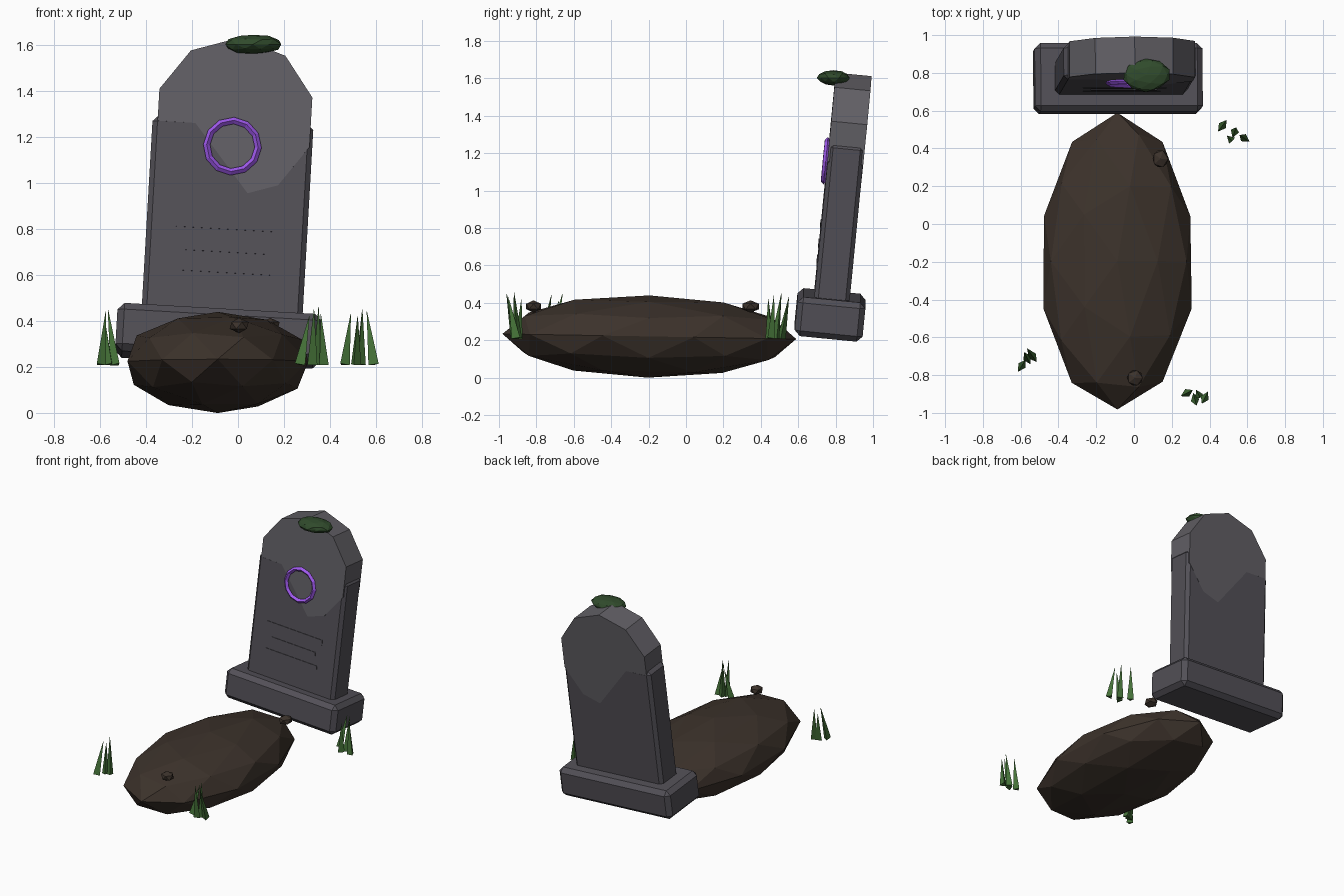
import bpy, bmesh, math, random
from mathutils import Matrix, Vector

if "Cube" in bpy.data.objects:
    bpy.data.objects.remove(bpy.data.objects["Cube"])

random.seed(4)


def material(name, rgb):
    m = bpy.data.materials.new(name)
    m.diffuse_color = (*rgb, 1)
    m.use_nodes = True
    m.node_tree.nodes["Principled BSDF"].inputs["Base Color"].default_value = m.diffuse_color
    return m


stone = material("stone", (0.085, 0.08, 0.095))
stone_light = material("stone_light", (0.12, 0.115, 0.13))
soil = material("soil", (0.045, 0.032, 0.024))
moss_green = material("moss_green", (0.03, 0.07, 0.025))
grass_green = material("grass_green", (0.06, 0.17, 0.04))
violet = material("violet", (0.35, 0.1, 0.85))

# Headstone frame: leans back and to the right
lean = (Matrix.Translation((-0.085, 0.77, 0.335))
        @ Matrix.Rotation(math.radians(3.3), 4, 'Y')
        @ Matrix.Rotation(math.radians(-5.6), 4, 'X'))


def finish(name, bm, mat, matrix=Matrix.Identity(4)):
    mesh = bpy.data.meshes.new(name)
    bm.to_mesh(mesh)
    bm.free()
    mesh.materials.append(mat)
    obj = bpy.data.objects.new(name, mesh)
    bpy.context.collection.objects.link(obj)
    obj.matrix_world = matrix
    return obj


def box(name, centre, size, mat, bevel=0):
    bm = bmesh.new()
    bmesh.ops.create_cube(bm, size=1, matrix=Matrix.Translation(centre) @ Matrix.Diagonal((*size, 1)))
    if bevel:
        bmesh.ops.bevel(bm, geom=bm.edges[:], offset=bevel, segments=1, affect='EDGES')
    return finish(name, bm, mat, lean)


def rock(name, centre, radii, level, mat, jitter=0.0, turn=Matrix.Identity(4)):
    bm = bmesh.new()
    bmesh.ops.create_icosphere(bm, subdivisions=level, radius=1)
    for v in bm.verts:
        v.co *= 1 + random.uniform(-jitter, jitter)
    return finish(name, bm, mat, Matrix.Translation(centre) @ turn @ Matrix.Diagonal((*radii, 1)))


# Plinth, slab and ten-sided rounded top
box("plinth", (0, 0, 0), (0.89, 0.365, 0.21), stone, 0.03)
box("slab", (0.01, 0, 0.49), (0.70, 0.19, 0.89), stone, 0.022)

bm = bmesh.new()
bmesh.ops.create_cone(bm, cap_ends=True, segments=10, radius1=0.35, radius2=0.35, depth=0.19,
                      matrix=Matrix.Rotation(math.radians(90), 4, 'X'))
spin = -math.pi / 2
first = max(bm.verts, key=lambda v: v.co.z).co
off = math.pi / 2 - math.atan2(first.z, first.x)
bmesh.ops.rotate(bm, verts=bm.verts, matrix=Matrix.Rotation(-off, 3, 'Y'))
for v in bm.verts:  # slight wedge so the disc emerges diagonally from the slab
    v.co.y *= 1 + 0.04 * (0.77 * v.co.x + 0.64 * v.co.z + 0.15)
finish("rounded_top", bm, stone_light, lean @ Matrix.Translation((0.015, 0, 0.945)))

# Shallow inscription bars
for i, (x, z, w) in enumerate([(0.008, 0.475, 0.44), (0.01, 0.375, 0.35), (0.003, 0.285, 0.41)]):
    box(f"inscription_bar_{i}", (x, -0.094, z), (w, 0.01, 0.035), stone)

# Glowing ring on the face
bpy.ops.mesh.primitive_torus_add(major_segments=12, minor_segments=4,
                                 major_radius=0.112, minor_radius=0.015)
ring = bpy.context.object
ring.name = "ring_emblem"
ring.data.materials.append(violet)
ring.matrix_world = lean @ Matrix.Translation((0.013, -0.104, 0.82)) @ Matrix.Rotation(math.radians(90), 4, 'X')

# Moss, burial mound and pebbles
rock("moss", (0.065, 0.79, 1.602), (0.125, 0.088, 0.042), 2, moss_green, 0.05)
rock("burial_mound", (-0.088, -0.2, 0.22), (0.41, 0.79, 0.22), 2, soil, 0.012,
     Matrix.Rotation(math.radians(-1), 4, 'X'))
rock("pebble_back", (0.14, 0.345, 0.38), (0.046, 0.052, 0.033), 1, soil)
rock("pebble_front", (0.005, -0.815, 0.38), (0.046, 0.046, 0.033), 1, soil)


# Grass tufts: each blade is base x, base y, tip x, tip y, tip z
def tuft(name, blades):
    bm = bmesh.new()
    for bx, by, tx, ty, tz in blades:
        base, tip = Vector((bx, by, 0.21)), Vector((tx, ty, tz))
        d = tip - base
        m = Matrix.Translation((base + tip) / 2) @ d.to_track_quat('Z', 'Y').to_matrix().to_4x4()
        bmesh.ops.create_cone(bm, cap_ends=True, segments=3, radius1=0.026, radius2=0.001,
                              depth=d.length, matrix=m)
    finish(name, bm, grass_green)


tuft("grass_right", [(0.46, 0.51, 0.49, 0.55, 0.43), (0.51, 0.45, 0.52, 0.44, 0.42),
                     (0.53, 0.48, 0.54, 0.51, 0.45), (0.59, 0.45, 0.56, 0.47, 0.44)])
tuft("grass_left", [(-0.60, -0.76, -0.575, -0.72, 0.44), (-0.56, -0.72, -0.58, -0.68, 0.41),
                    (-0.53, -0.71, -0.565, -0.66, 0.45)])
tuft("grass_front", [(0.27, -0.90, 0.31, -0.88, 0.42), (0.32, -0.92, 0.33, -0.96, 0.45),
                     (0.34, -0.90, 0.35, -0.92, 0.46), (0.38, -0.91, 0.36, -0.95, 0.43)])
